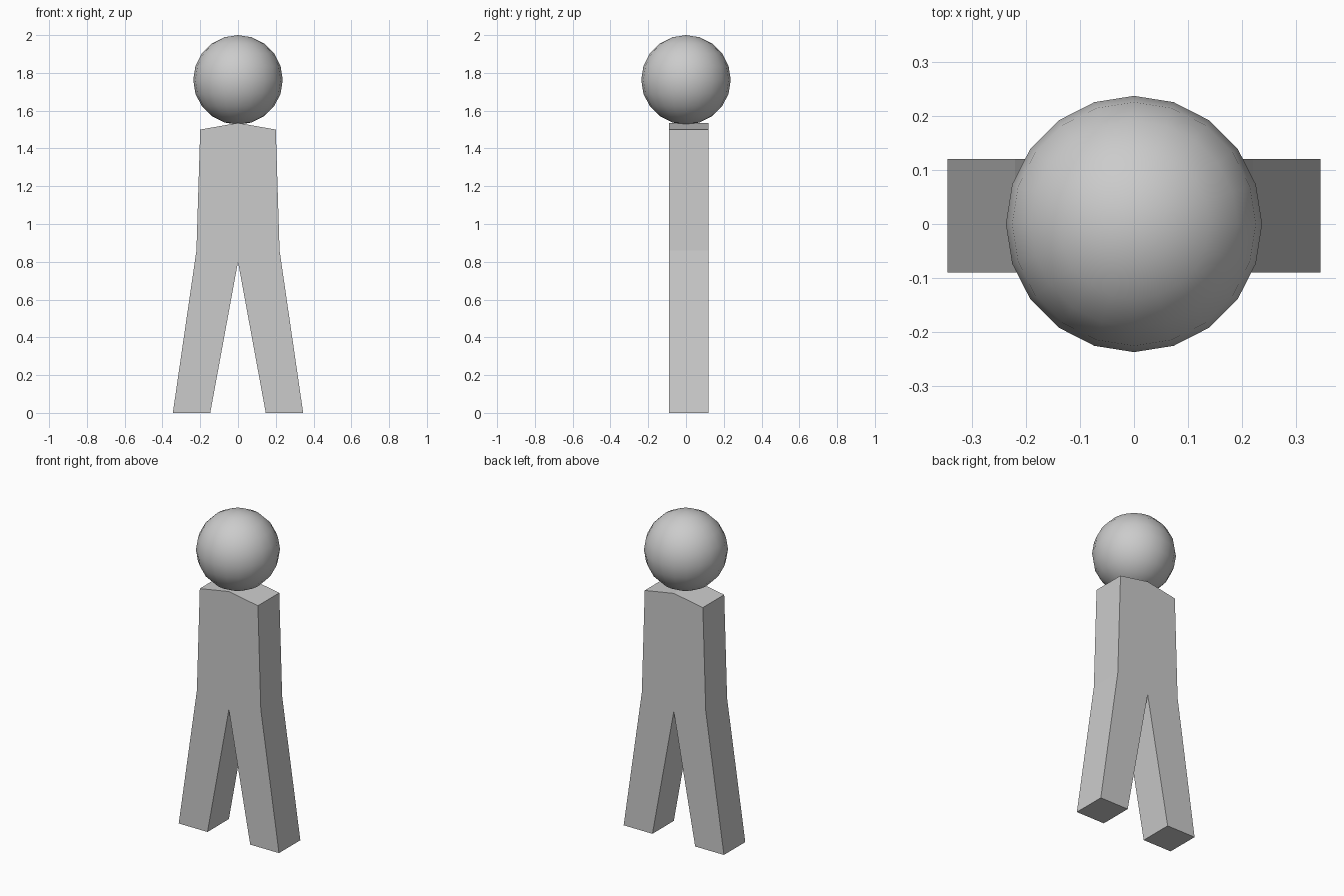
import bpy, bmesh

if "Cube" in bpy.data.objects:
    bpy.data.objects.remove(bpy.data.objects["Cube"])

# Body: mirrored half outline, extruded front to back
Y_FRONT, Y_BACK = -0.09, 0.12
half = [(0.345, 0.0), (0.22, 0.86), (0.2, 1.5)]
outline = ([(0.0, 0.8), (0.147, 0.0)] + half + [(0.0, 1.535)]
           + [(-x, z) for x, z in reversed(half)] + [(-0.147, 0.0)])

bm = bmesh.new()
face = bm.faces.new([bm.verts.new((x, Y_FRONT, z)) for x, z in outline])
moved = bmesh.ops.extrude_face_region(bm, geom=[face])["geom"]
bmesh.ops.translate(bm, vec=(0, Y_BACK - Y_FRONT, 0),
                    verts=[g for g in moved if isinstance(g, bmesh.types.BMVert)])
if face.is_valid and len(bm.faces) < len(outline) + 2:
    bmesh.ops.holes_fill(bm, edges=bm.edges)
bmesh.ops.recalc_face_normals(bm, faces=bm.faces)
mesh = bpy.data.meshes.new("body")
bm.to_mesh(mesh)
bm.free()
body = bpy.data.objects.new("body", mesh)
bpy.context.collection.objects.link(body)

# Head: smooth ball resting on the shoulder ridge
bpy.ops.mesh.primitive_uv_sphere_add(segments=20, ring_count=10, radius=0.237,
                                     location=(0, 0, 1.763))
head = bpy.context.object
head.name = "head"
bpy.ops.object.shade_smooth()
